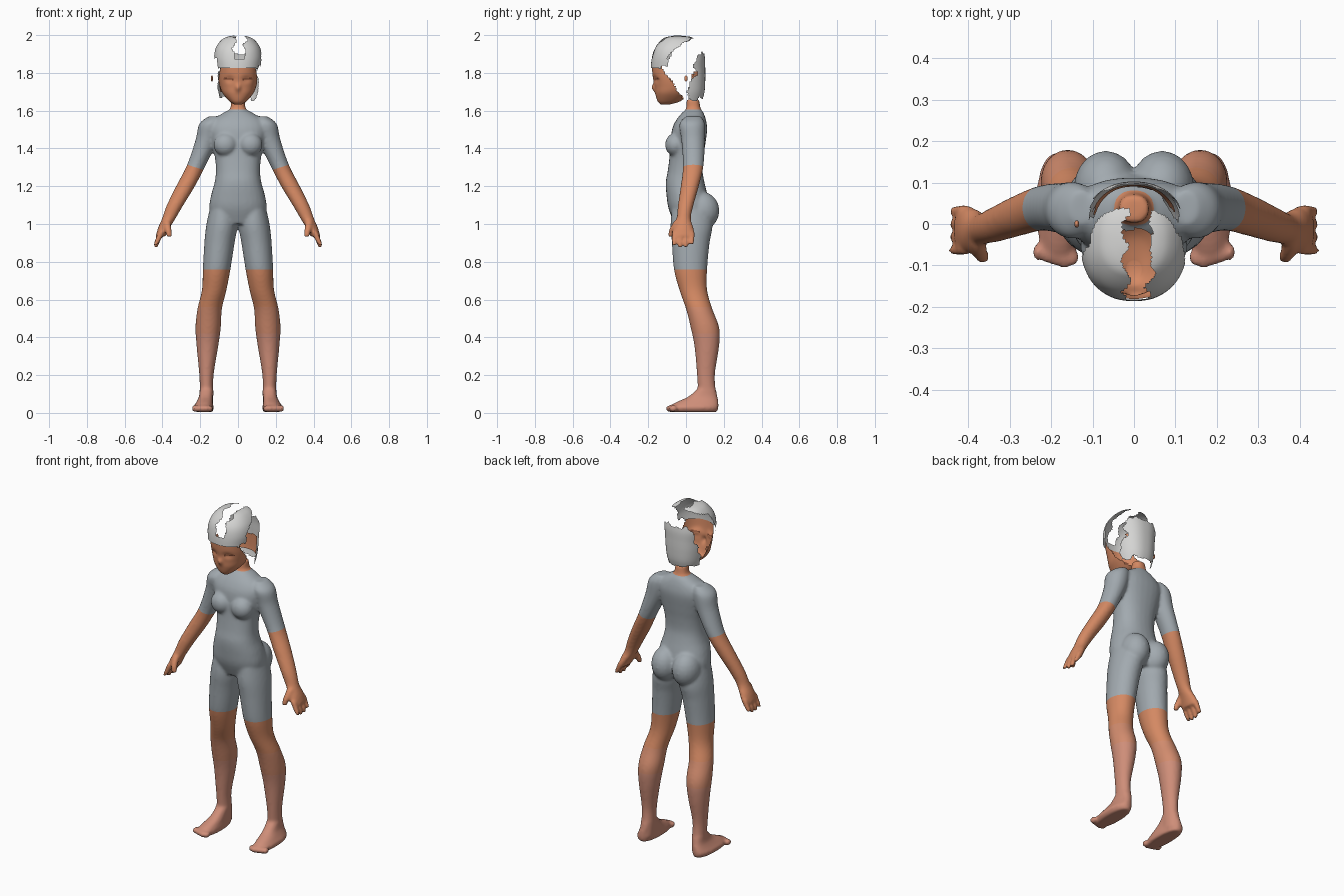
import bpy, bmesh, math
from mathutils import Vector, Matrix, noise

cube = bpy.data.objects.get("Cube")
if cube:
    bpy.data.objects.remove(cube, do_unlink=True)


def material(name, rgb):
    m = bpy.data.materials.new(name)
    m.use_nodes = True
    m.diffuse_color = (*rgb, 1)
    bsdf = m.node_tree.nodes["Principled BSDF"]
    bsdf.inputs["Base Color"].default_value = (*rgb, 1)
    bsdf.inputs["Roughness"].default_value = 0.8
    return m


SUIT = material("grey suit", (0.36, 0.40, 0.43))
SKIN = material("warm skin", (0.66, 0.25, 0.125))
KNEE = material("knee skin", (0.64, 0.26, 0.155))
SHIN = material("rosy skin", (0.62, 0.27, 0.19))
HAIR = material("pale hair", (0.66, 0.66, 0.65))
LASH = material("dark lash", (0.22, 0.07, 0.035))


def spline(rows, steps):
    """Smooth interpolation through a list of section rows."""
    out, last = [], len(rows) - 1
    for i in range(last):
        quad = zip(rows[max(i - 1, 0)], rows[i], rows[i + 1], rows[min(i + 2, last)])
        quad = list(quad)
        for s in range(steps):
            t = s / steps
            out.append([b + 0.5 * t * (c - a + t * (2*a - 5*b + 4*c - d + t * (3*(b - c) + d - a)))
                        for a, b, c, d in quad])
    return out + [list(rows[-1])]


def power(v, p):
    return math.copysign(abs(v) ** p, v)


def loft(bm, rows, side=1, n=28, steps=5, p=1.0, caps=True):
    """Horizontal rings; each row is x, z, half width, front y, back y."""
    rings = []
    for x, z, rx, yf, yb in spline(rows, steps):
        ring = []
        for k in range(n):
            a = math.tau * k / n
            ring.append(bm.verts.new((side * (x + rx * power(math.cos(a), p)),
                                      (yf + yb) / 2 + (yb - yf) / 2 * power(math.sin(a), p), z)))
        rings.append(ring)
    for lo, hi in zip(rings, rings[1:]):
        for k in range(n):
            j = (k + 1) % n
            bm.faces.new((lo[k], lo[j], hi[j], hi[k]))
    if caps:
        bm.faces.new(rings[0])
        bm.faces.new(rings[-1])


def ball(bm, centre, size):
    bmesh.ops.create_uvsphere(bm, u_segments=20, v_segments=12, radius=1,
                              matrix=Matrix.Translation(centre) @ Matrix.Diagonal((*size, 1)))


def finish(name, bm, mats):
    bmesh.ops.recalc_face_normals(bm, faces=bm.faces)
    me = bpy.data.meshes.new(name)
    bm.to_mesh(me)
    bm.free()
    me.shade_smooth()
    for m in mats:
        me.materials.append(m)
    ob = bpy.data.objects.new(name, me)
    bpy.context.collection.objects.link(ob)
    return ob


# ---- body masses -------------------------------------------------------
bm = bmesh.new()
loft(bm, [(0, 1.0, .13, -.06, .11), (0, 1.08, .152, -.092, .125), (0, 1.15, .143, -.103, .115),
          (0, 1.22, .124, -.107, .098), (0, 1.28, .117, -.097, .088), (0, 1.35, .122, -.088, .092),
          (0, 1.42, .138, -.082, .102), (0, 1.5, .155, -.074, .112), (0, 1.55, .135, -.052, .106),
          (0, 1.59, .075, -.02, .092), (0, 1.61, .042, 0, .078), (0, 1.66, .036, .002, .07)], p=.88)

for s in (-1, 1):
    # bust and seat
    ball(bm, (s * .066, -.055, 1.42), (.064, .056, .062))
    ball(bm, (s * .068, .085, 1.07), (.078, .092, .1))
    # leg
    loft(bm, [(.08, 1.12, .06, -.07, .11), (.085, 1.0, .082, -.082, .14), (.098, .9, .08, -.075, .125),
              (.113, .76, .073, -.064, .112), (.126, .65, .065, -.035, .112), (.15, .55, .065, 0, .14),
              (.158, .45, .067, .025, .176), (.162, .35, .057, .045, .175), (.167, .2, .038, .058, .153),
              (.166, .1, .036, .062, .16), (.166, .03, .034, .05, .165)], s)
    # foot and toes
    loft(bm, [(.178, .004, .044, -.085, .165), (.183, .028, .054, -.094, .172), (.178, .053, .045, -.06, .172),
              (.17, .085, .037, .01, .167), (.167, .125, .036, .058, .158)], s, p=.85)
    for i in range(5):
        ball(bm, (s * (.147 + .021 * i), -.086 + .006 * abs(i - 1), .023), (.014, .022, .018))
    # arm
    loft(bm, [(.125, 1.57, .03, .0, .08), (.145, 1.53, .06, -.035, .1), (.165, 1.445, .06, -.025, .1),
              (.221, 1.31, .05, -.016, .093), (.278, 1.2, .05, -.028, .068), (.333, 1.1, .044, -.043, .04),
              (.366, 1.03, .036, -.05, .026), (.392, .98, .031, -.066, .04), (.41, .935, .026, -.072, .045)], s)
    # fingers and thumb
    for i in range(4):
        y, tip = -.06 + .031 * i, (.888, .874, .876, .892)[i]
        loft(bm, [(.405, .96, .017, y - .015, y + .015), (.422, .92, .016, y - .016, y + .013),
                  (.437, tip, .012, y - .014, y + .008)], s, n=12)
    loft(bm, [(.378, 1.02, .02, -.06, -.02), (.37, .975, .019, -.088, -.05),
              (.363, .93, .014, -.098, -.07)], s, n=12)
masses = finish("body_masses", bm, [])

# ---- fuse the masses into one smooth skin ------------------------------
fuse = masses.modifiers.new("fuse", "REMESH")
fuse.mode, fuse.voxel_size = "VOXEL", .008
relax = masses.modifiers.new("relax", "SMOOTH")
relax.factor, relax.iterations = .5, 7
fused = bpy.data.meshes.new_from_object(masses.evaluated_get(bpy.context.evaluated_depsgraph_get()))
bpy.data.objects.remove(masses, do_unlink=True)
bm = bmesh.new()
bm.from_mesh(fused)
bpy.data.meshes.remove(fused)

# cut clean edges for the neckline, sleeves, shorts and skin bands
BANDS = (.76, .56, .42)
SLEEVE = Vector((.225, .04, 1.3))
ALONG = Vector((.3, 0, -.95))
cuts = [(Vector((0, 0, z)), Vector((0, 0, 1))) for z in (*BANDS, 1.605)]
cuts += [(Vector((s * SLEEVE.x, SLEEVE.y, SLEEVE.z)), Vector((s * ALONG.x, 0, ALONG.z))) for s in (-1, 1)]
for co, no in cuts:
    bmesh.ops.bisect_plane(bm, geom=bm.verts[:] + bm.edges[:] + bm.faces[:],
                           dist=1e-5, plane_co=co, plane_no=no)
for f in bm.faces:
    c = f.calc_center_median()
    c.x = abs(c.x)
    arm = c.x > .165 + max(0, 1.29 - c.z) * .3 and (c - SLEEVE).dot(ALONG) > 0 and c.z > .8
    if arm or c.z > 1.605:
        f.material_index = 1
    else:
        f.material_index = sum(c.z < z for z in BANDS)
    f.smooth = True
finish("body", bm, [SUIT, SKIN, KNEE, SHIN])


# ---- head shells -------------------------------------------------------
def ragged(c, amount=.02):
    return noise.noise(c * 22) * amount


def trim(bm, keep):
    """Drop the faces outside a rule and any loose points left behind."""
    gone = [f for f in bm.faces if not keep(f.calc_center_median())]
    bmesh.ops.delete(bm, geom=gone, context="FACES")


# face with nose, eye hollows and closed lashes
bm = bmesh.new()
loft(bm, [(0, 1.632, .018, -.132, -.09), (0, 1.65, .045, -.15, -.03), (0, 1.69, .08, -.162, .02),
          (0, 1.73, .097, -.166, .06), (0, 1.78, .106, -.176, .08), (0, 1.84, .109, -.181, .09)],
     n=96, steps=10, p=.88)
trim(bm, lambda c: c.y < -.12 + (1.83 - c.z) * .6 + ragged(c) and c.z < 1.838)
for v in bm.verts:
    x, z = abs(v.co.x), v.co.z
    if v.co.y < -.08:
        v.co.y -= .016 * math.exp(-(x / .014) ** 2 - ((z - 1.722) / .02) ** 2)
        v.co.y += .009 * math.exp(-((x - .045) / .025) ** 2 - ((z - 1.765) / .018) ** 2)
for f in bm.faces:
    c = f.calc_center_median()
    f.material_index = int(.024 < abs(c.x) < .075 and abs(c.z - 1.762 - abs(c.x) * .1) < .004)
finish("face", bm, [SKIN, LASH])

HEAD = [(0, 1.65, .098, -.17, .085), (0, 1.7, .11, -.18, .098), (0, 1.76, .118, -.184, .102),
        (0, 1.82, .123, -.186, .102), (0, 1.88, .129, -.181, .1), (0, 1.93, .119, -.166, .088),
        (0, 1.97, .092, -.135, .06), (0, 1.99, .06, -.105, .025), (0, 2.0, .005, -.045, -.035)]


def hair_piece(name, keep, mat, scale=1.0):
    bm = bmesh.new()
    loft(bm, [(x, z, rx * scale, yf * scale, yb * scale) for x, z, rx, yf, yb in HEAD],
         n=120, steps=9, p=.85, caps=False)
    trim(bm, keep)
    finish(name, bm, [mat])


def in_front_cap(c):
    split = abs(c.x - .008 - ragged(c, .03)) < .026 and c.z > 1.875
    rim = c.y < -.115 + 6 * max(0, c.z - 1.83) ** 2 + ragged(c, .03)
    return c.z > 1.825 + ragged(c, .008) and rim and not split


def in_back_piece(c):
    return (c.y > .005 + (c.z - 1.66) * .27 + ragged(c, .03)
            and 1.66 + ragged(c, .03) < c.z < 1.905 + ragged(c, .04))


hair_piece("front_hair_cap", in_front_cap, HAIR)
hair_piece("back_hair_shell", in_back_piece, HAIR)
hair_piece("inner_scalp", lambda c: c.y > .035 + ragged(c) and 1.7 < c.z < 1.8 + ragged(c), SKIN, .92)

# loose ear fragment
bm = bmesh.new()
ball(bm, (-.138, 0, 1.77), (.006, .009, .016))
finish("ear", bm, [SKIN])
